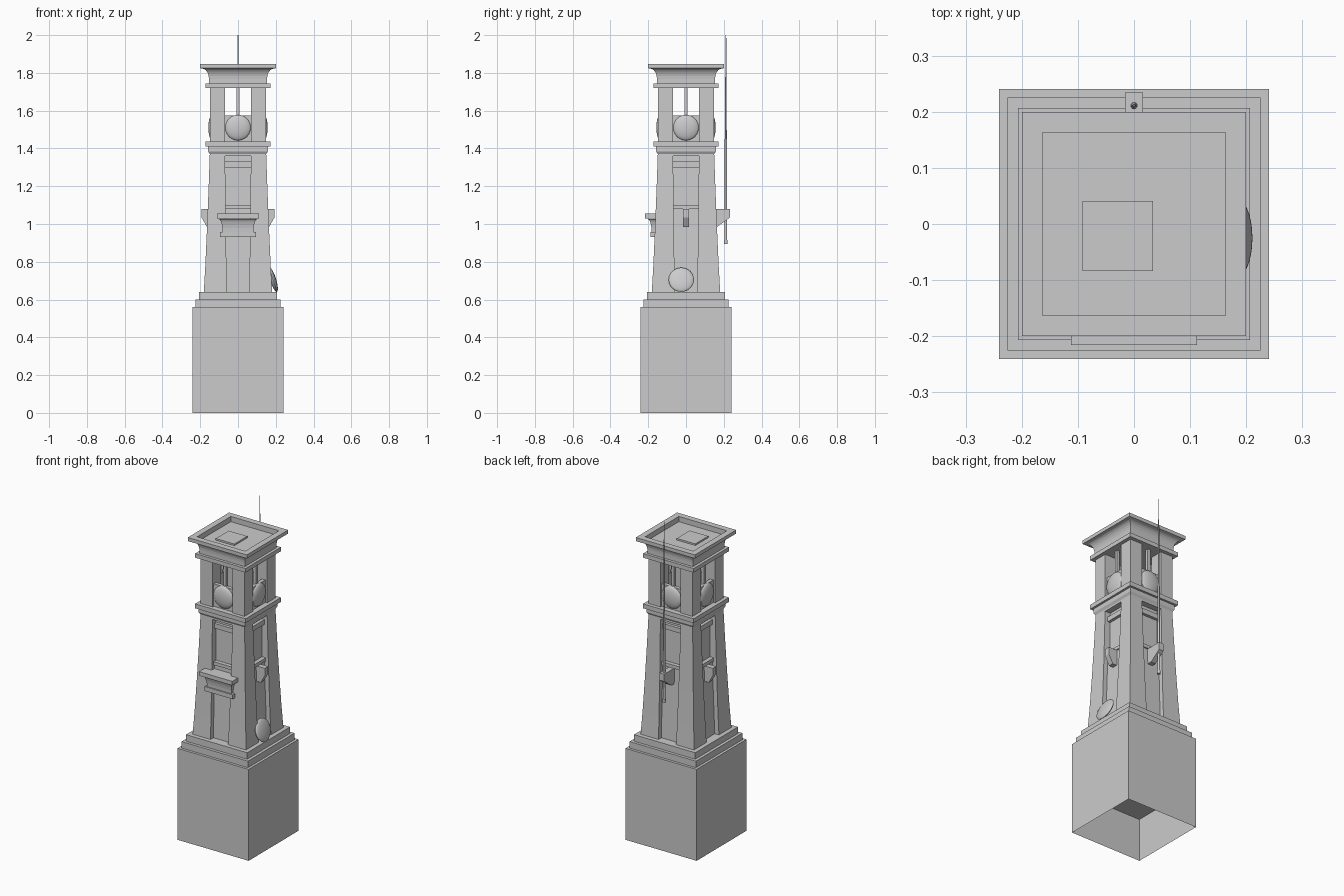
import bpy, bmesh, math
from mathutils import Matrix

if "Cube" in bpy.data.objects:
    bpy.data.objects.remove(bpy.data.objects["Cube"])


def finish(bm, name, turn=0, smooth=False):
    """Turn a bmesh into a named object, rotated by quarter turns about z."""
    bmesh.ops.recalc_face_normals(bm, faces=bm.faces)
    bm.transform(Matrix.Rotation(turn * math.pi / 2, 4, 'Z'))
    me = bpy.data.meshes.new(name)
    bm.to_mesh(me)
    bm.free()
    ob = bpy.data.objects.new(name, me)
    bpy.context.collection.objects.link(ob)
    if smooth:
        bpy.context.view_layer.objects.active = ob
        ob.select_set(True)
        bpy.ops.object.shade_smooth_by_angle(angle=math.radians(40))
        ob.select_set(False)
    return ob


def loft(name, rings, turn=0, bottom=True, top=True):
    """Skin stacked rectangles given as (x0, x1, y0, y1, z)."""
    bm = bmesh.new()
    loops = [[bm.verts.new(p) for p in ((a, c, z), (b, c, z), (b, d, z), (a, d, z))]
             for a, b, c, d, z in rings]
    for lo, hi in zip(loops, loops[1:]):
        for i in range(4):
            j = (i + 1) % 4
            bm.faces.new((lo[i], lo[j], hi[j], hi[i]))
    if bottom:
        bm.faces.new(loops[0][::-1])
    if top:
        bm.faces.new(loops[-1])
    return finish(bm, name, turn)


def square(name, profile, **kw):
    return loft(name, [(-h, h, -h, h, z) for h, z in profile], **kw)


def box(name, x0, x1, y0, y1, z0, z1, turn=0):
    return loft(name, [(x0, x1, y0, y1, z0), (x0, x1, y0, y1, z1)], turn)


def dish(name, loc, scale, tilt=0, turn=0):
    bm = bmesh.new()
    bmesh.ops.create_uvsphere(bm, u_segments=32, v_segments=16, radius=1)
    bm.transform(Matrix.Translation(loc) @ Matrix.Rotation(tilt, 4, 'Y')
                 @ Matrix.Diagonal((*scale, 1)) @ Matrix.Rotation(math.pi / 2, 4, 'Y'))
    return finish(bm, name, turn, True)


# plinth: open-bottomed block with two steps, and an inner ceiling
square("plinth", [(.241, 0), (.241, .56), (.225, .56), (.225, .60),
                  (.207, .60), (.207, .64)], bottom=False)
square("plinth_inner_ceiling", [(.239, .26)], top=False)

# tapered shaft: recessed core and four corner piers
shaft = [(.181, .64), (.173, .78), (.164, .98), (.156, 1.18), (.149, 1.38)]
square("shaft_core_lower", [(.153, .64), (.146, .78), (.137, .98), (.134, 1.08)])
square("shaft_core_upper", [(.118, 1.08), (.112, 1.38)])
for t in range(4):
    loft("corner_pier", [(.06 + (z - .64) * .012, h, .06 + (z - .64) * .012, h, z)
                         for h, z in shaft], t)
    box("window_head", -.072, .072, -.149, -.11, 1.36, 1.39, t)
    box("window_upper_rail", -.07, .07, -.131, -.11, 1.30, 1.33, t)
    box("window_sill", -.066, .066, -.142, -.11, 1.08, 1.10, t)

# belt moulding between shaft and belfry
square("belt_moulding", [(.149, 1.37), (.158, 1.385), (.158, 1.41), (.171, 1.41),
                         (.171, 1.437), (.148, 1.437)])

# belfry: corner posts, parapets, mullions and domed dishes on each side
for t in range(4):
    box("belfry_post", .068, .149, .068, .149, 1.437, 1.72, t)
    box("belfry_parapet", -.07, .07, -.138, -.115, 1.437, 1.575, t)
    box("belfry_mullion", -.009, .009, -.128, -.11, 1.575, 1.72, t)
    dish("belfry_dish", (.136, 0, 1.51), (.021, .068, .068), turn=t)

# crown: band, coved cornice, rim and sunken roof
cove = [(.154 + .036 * (1 - math.cos(a)), 1.768 + .055 * math.sin(a))
        for a in [i * math.pi / 12 for i in range(7)]]
square("crown", [(.149, 1.72), (.171, 1.72), (.171, 1.745), (.154, 1.745)] + cove +
       [(.2, 1.825), (.2, 1.847), (.163, 1.847), (.163, 1.815)])
box("roof_hatch", -.092, .034, -.084, .041, 1.814, 1.825)

# balcony on the front
lip = [(.082 + .02 * (1 - math.cos(a)), .958 + .068 * math.sin(a))
       for a in [i * math.pi / 10 for i in range(6)]]
box("balcony_base", -.095, .095, -.187, -.12, .93, .957)
loft("balcony_cove", [(-w, w, -w - .1, -.12, z) for w, z in lip])
box("balcony_top", -.112, .112, -.216, -.12, 1.03, 1.055)

# wedge brackets on the right, back and left
for t, reach in ((0, .193), (1, .234), (2, .193)):
    bm = bmesh.new()
    outline = [(.12, 1.08), (reach, 1.08), (reach, 1.035), (.165, .985), (.12, .985)]
    a, b = [[bm.verts.new((x, y, z)) for x, z in outline] for y in (-.016, .016)]
    bm.faces.new(a)
    bm.faces.new(b[::-1])
    for i in range(5):
        j = (i + 1) % 5
        bm.faces.new((a[i], a[j], b[j], b[i]))
    finish(bm, "wall_bracket", t)

# leaning dish at the foot of the right side
dish("leaning_dish", (.186, -.025, .705), (.016, .067, .067), tilt=-.3)

# slender mast behind, held by the back bracket
for z0, z1, r0, r1 in ((.895, .915, .010, .010), (.915, 1.45, .007, .006),
                       (1.45, 2.0, .005, .002)):
    bm = bmesh.new()
    bmesh.ops.create_cone(bm, cap_ends=True, segments=10, radius1=r0, radius2=r1,
                          depth=z1 - z0)
    bm.transform(Matrix.Translation((0, .211, (z0 + z1) / 2)))
    finish(bm, "mast", smooth=True)
